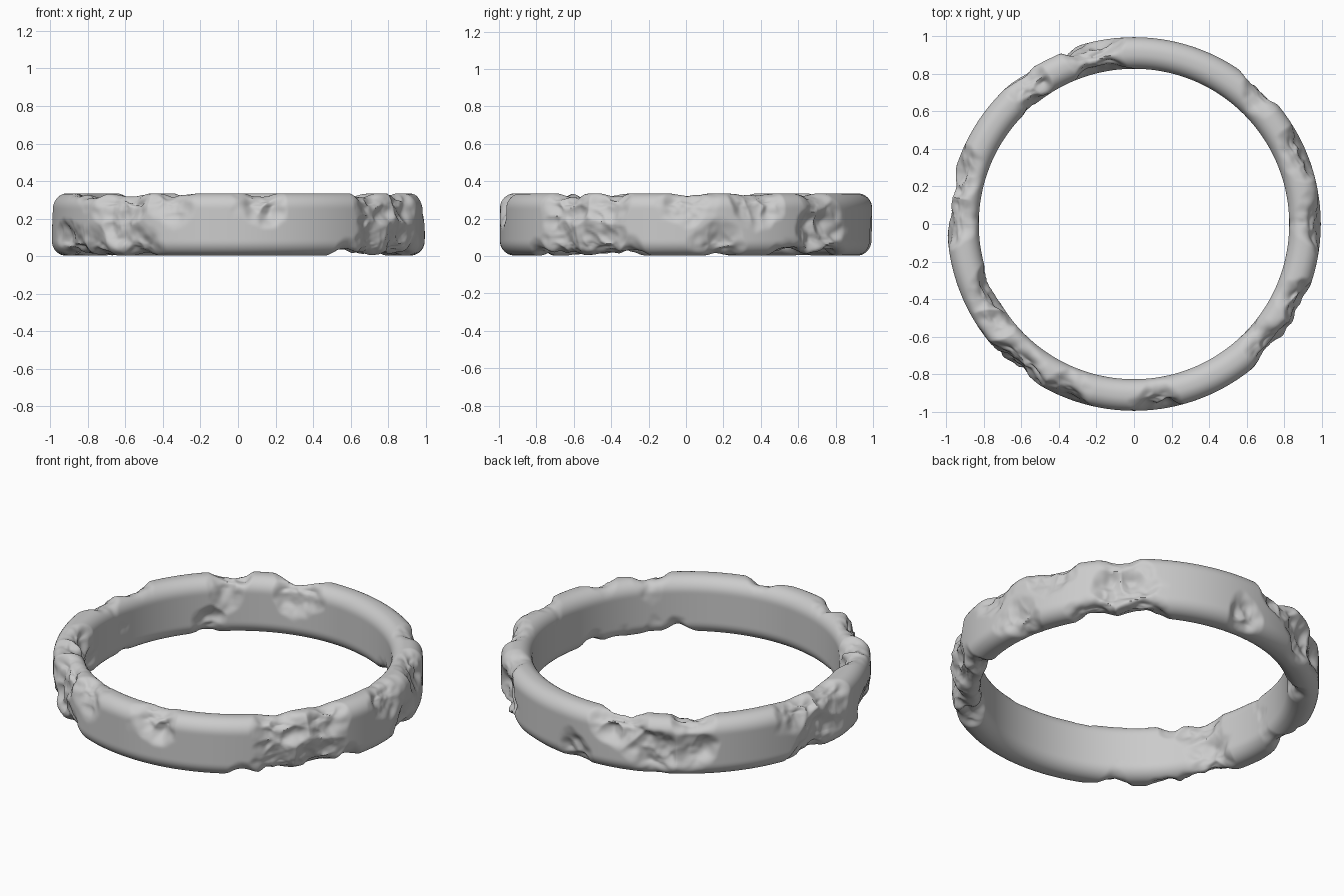
import bpy, bmesh, math
from mathutils import Vector, noise

if "Cube" in bpy.data.objects:
    bpy.data.objects.remove(bpy.data.objects["Cube"])

R_MID, Z_MID = 0.911, 0.169       # centre of the band's cross-section
HALF_W, HALF_H, CORNER = 0.084, 0.166, 0.078
STEPS = 900

# Worn spots by zone of the section: (across, up) then angle -> half-width in degrees
WEAR = {
    (0.9, 0.75): {0: 8, 24: 7, 45: 6, 104: 9, 163: 9, 179: 8, 229: 10, 249: 7, 278: 8, 318: 9, 335: 7},
    (1.0, -0.1): {46: 10, 115: 9, 127: 7, 172: 9, 229: 6, 316: 6},
    (0.9, -0.7): {9: 7, 88: 6, 171: 9, 204: 10, 220: 6, 238: 7, 317: 8, 331: 9},
    (0.0, -1.0): {36: 8, 52: 8, 308: 6, 342: 6},
    (0.0, 1.0): {127: 7, 216: 6},
    (-0.9, 0.6): {102: 8, 130: 7, 205: 8},
    (-0.9, -0.5): {136: 6, 201: 9},
}
SPOTS = [(ang, R_MID + u * HALF_W, Z_MID + v * HALF_H, size)
         for (u, v), spots in WEAR.items() for ang, size in spots.items()]


def smooth(t):
    t = min(1.0, max(0.0, t))
    return t * t * (3 - 2 * t)


def section():
    """Rounded rectangle, evenly subdivided, as (r, z) points."""
    corners = []
    w, h = HALF_W - CORNER, HALF_H - CORNER
    for k, (sx, sz) in enumerate([(1, 1), (-1, 1), (-1, -1), (1, -1)]):
        for i in range(11):
            a = math.pi / 2 * (k + i / 10)
            corners.append((sx * w + CORNER * math.cos(a), sz * h + CORNER * math.sin(a)))
    out = []
    for i, a in enumerate(corners):
        b = corners[(i + 1) % len(corners)]
        n = max(1, round(math.dist(a, b) / 0.0105))
        out += [(a[0] + (b[0] - a[0]) * j / n, a[1] + (b[1] - a[1]) * j / n) for j in range(n)]
    return [(R_MID + x, Z_MID + z) for x, z in out]


def turn(a, b):
    return (a - b + 180) % 360 - 180


def wear_depth(deg, r, z, p):
    """How far the surface is broken away at this point."""
    near = [s for s in SPOTS if abs(turn(deg, s[0])) < s[3] * 2]
    if not near:
        return 0.0
    warp = 0.45 * noise.noise(p * 6) + 0.15 * noise.noise(p * 17)
    depth = 0.0
    for ang, sr, sz, size in near:
        reach = 0.075 + 0.006 * size
        across = ((r - sr) ** 2 + (z - sz) ** 2) / reach ** 2
        t = math.sqrt((turn(deg, ang) / size) ** 2 + across) + warp
        depth = max(depth, (0.014 + 0.004 * size) * smooth((1.25 - t) / 0.95))
    ridges = abs(noise.noise(p * 8 + Vector((5, 2, 9))))
    fine = noise.noise(p * 30)
    return min(0.066, max(0.0, depth * (0.75 + 0.9 * ridges + 0.08 * fine)))


# Worn band: sweep the section and push broken spots toward its core
bm = bmesh.new()
profile = section()
rings = []
for s in range(STEPS):
    a = 2 * math.pi * s / STEPS
    ca, sa = math.cos(a), math.sin(a)
    ring = []
    for r, z in profile:
        d = wear_depth(math.degrees(a), r, z, Vector((r * ca, r * sa, z)))
        core_z = min(Z_MID + 0.09, max(Z_MID - 0.09, z))
        inward = Vector((R_MID - r, core_z - z)).normalized() * d
        ring.append(bm.verts.new(((r + inward.x) * ca, (r + inward.x) * sa, z + inward.y)))
    rings.append(ring)
n = len(profile)
for s in range(STEPS):
    a, b = rings[s], rings[(s + 1) % STEPS]
    for i in range(n):
        j = (i + 1) % n
        bm.faces.new((a[i], b[i], b[j], a[j]))
bmesh.ops.recalc_face_normals(bm, faces=bm.faces)
mesh = bpy.data.meshes.new("worn_ring")
bm.to_mesh(mesh)
bm.free()
worn_ring = bpy.data.objects.new("worn_ring", mesh)
bpy.context.collection.objects.link(worn_ring)
bpy.context.view_layer.objects.active = worn_ring
worn_ring.select_set(True)
bpy.ops.object.shade_smooth_by_angle(angle=math.radians(50))
